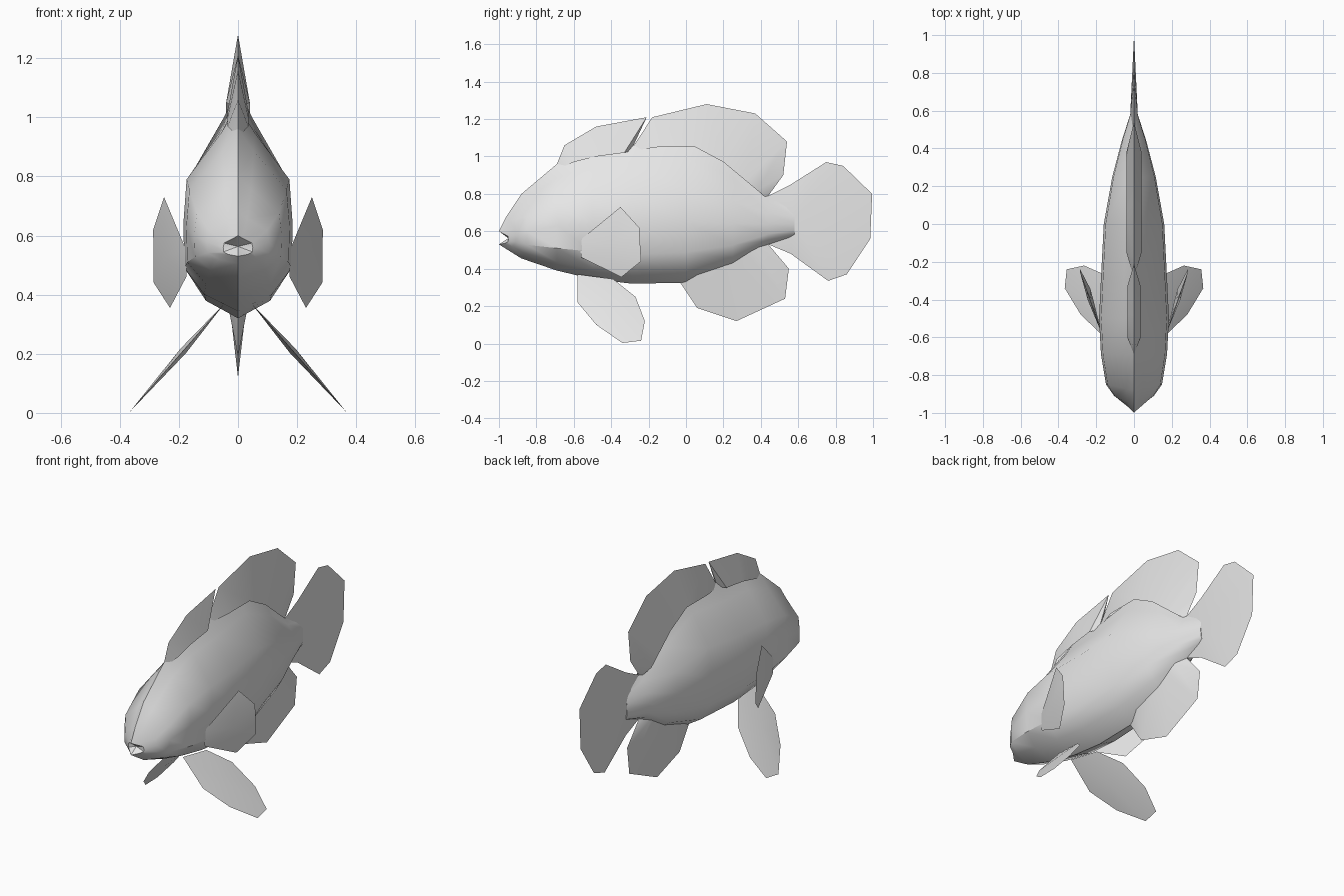
import bpy, bmesh, math
from mathutils import Vector
from mathutils.geometry import normal

if "Cube" in bpy.data.objects:
    bpy.data.objects.remove(bpy.data.objects["Cube"])

grey = bpy.data.materials.new("pale_grey")
grey.diffuse_color = (0.8, 0.8, 0.8, 1)
grey.use_nodes = True
grey.node_tree.nodes["Principled BSDF"].inputs["Base Color"].default_value = grey.diffuse_color


def make(name, faces, crease=35):
    """Weld loose polygons into one object, smooth except at sharp edges."""
    bm = bmesh.new()
    for f in faces:
        bm.faces.new([bm.verts.new(p) for p in f])
    bmesh.ops.remove_doubles(bm, verts=bm.verts, dist=0.0005)
    bmesh.ops.recalc_face_normals(bm, faces=bm.faces)
    for f in bm.faces:
        f.smooth = True
    for e in bm.edges:
        e.smooth = len(e.link_faces) == 2 and e.calc_face_angle(0) < math.radians(crease)
    mesh = bpy.data.meshes.new(name)
    bm.to_mesh(mesh)
    bm.free()
    mesh.materials.append(grey)
    ob = bpy.data.objects.new(name, mesh)
    bpy.context.collection.objects.link(ob)
    return ob


def root_fin(name, rim, base, w):
    """Wedge fin: knife-thin rim, thicker root buried in the body."""
    n = len(rim)
    faces = []
    for s in (-1, 1):
        top = [(0, y, z) for y, z in rim]
        low = [(s * w * (0 < i < n - 1), y, z) for i, (y, z) in enumerate(base)]
        faces += [(top[i], top[i + 1], low[i + 1], low[i]) for i in range(n - 1)]
    make(name, faces)


def plate_fin(name, rim, centre, t):
    """Lens fin: thin rim fanned to a slightly raised centre on both sides."""
    rim = [Vector(p) for p in rim]
    nrm = normal(rim)
    faces = []
    for s in (-t, t):
        c = Vector(centre) + nrm * s
        faces += [(rim[i - 1], rim[i], c) for i in range(len(rim))]
    make(name, faces)


# Body: half cross-section swept through stations (y, top, bottom, half width, sweep)
section = [(0, 1), (0.3, 0.87), (0.94, 0.64), (1, 0.42), (0.98, 0.21), (0.62, 0.08), (0, 0)]
stations = [(-1.0, 0.60, 0.53, 0.05, 0.05), (-0.96, 0.68, 0.505, 0.105, 0.05),
            (-0.88, 0.80, 0.455, 0.148, 0.03), (-0.69, 0.96, 0.39, 0.175, 0),
            (-0.5, 1.04, 0.345, 0.185, 0), (-0.29, 1.06, 0.32, 0.175, 0),
            (0.0, 1.10, 0.325, 0.16, 0), (0.25, 0.96, 0.41, 0.115, 0),
            (0.44, 0.79, 0.53, 0.065, 0), (0.58, 0.74, 0.57, 0.02, 0)]
outline = section + [(-x, h) for x, h in section[-2:0:-1]]
rings = [[(x * w, y + sweep * abs(x), lo + h * (hi - lo)) for x, h in outline]
         for y, hi, lo, w, sweep in stations]
n = len(outline)
skin = [(a[i - 1], a[i], b[i], b[i - 1]) for a, b in zip(rings, rings[1:]) for i in range(n)]
skin += [(rings[0][i - 1], rings[0][i], (0, -0.95, 0.563)) for i in range(n)]  # open mouth
skin.append(rings[-1])
make("body", skin)

# Fins along the middle
root_fin("front_dorsal_fin",
         [(-0.69, 0.96), (-0.65, 1.06), (-0.48, 1.16), (-0.21, 1.21), (-0.285, 1.05)],
         [(-0.69, 0.93), (-0.60, 0.97), (-0.48, 1.00), (-0.33, 1.02), (-0.29, 1.03)], 0.035)
root_fin("rear_dorsal_fin",
         [(-0.285, 1.05), (-0.18, 1.21), (0.11, 1.28), (0.37, 1.23), (0.54, 1.08),
          (0.52, 0.90), (0.44, 0.79)],
         [(-0.29, 1.03), (-0.15, 1.05), (0.05, 1.05), (0.20, 0.97), (0.32, 0.87),
          (0.38, 0.82), (0.44, 0.77)], 0.04)
root_fin("anal_fin",
         [(-0.03, 0.325), (0.06, 0.19), (0.27, 0.12), (0.53, 0.24), (0.55, 0.40), (0.44, 0.53)],
         [(-0.03, 0.35), (0.06, 0.37), (0.20, 0.42), (0.32, 0.48), (0.38, 0.51), (0.44, 0.55)],
         0.035)
tail = [(0.44, 0.79), (0.56, 0.85), (0.75, 0.97), (0.84, 0.95), (0.995, 0.80),
        (0.985, 0.56), (0.86, 0.37), (0.76, 0.335), (0.56, 0.48), (0.44, 0.53)]
plate_fin("tail_fin", [(0, y, z) for y, z in tail], (0, 0.58, 0.655), 0.02)

# Paired fins
pectoral = [(0.175, -0.57, 0.55), (0.25, -0.35, 0.73), (0.287, -0.25, 0.62),
            (0.285, -0.24, 0.44), (0.23, -0.345, 0.355), (0.175, -0.56, 0.46)]
pelvic = [(-0.58, 0.37), (-0.58, 0.22), (-0.48, 0.10), (-0.34, 0.003), (-0.24, 0.015),
          (-0.22, 0.12), (-0.27, 0.25), (-0.39, 0.345)]
for side, s in (("left", 1), ("right", -1)):
    plate_fin(side + "_pectoral_fin", [(s * x, y, z) for x, y, z in pectoral],
              (s * 0.235, -0.4, 0.53), 0.01)
    plate_fin(side + "_pelvic_fin", [(s * (0.05 + 0.875 * (0.365 - z)), y, z) for y, z in pelvic],
              (s * 0.185, -0.42, 0.21), 0.012)
